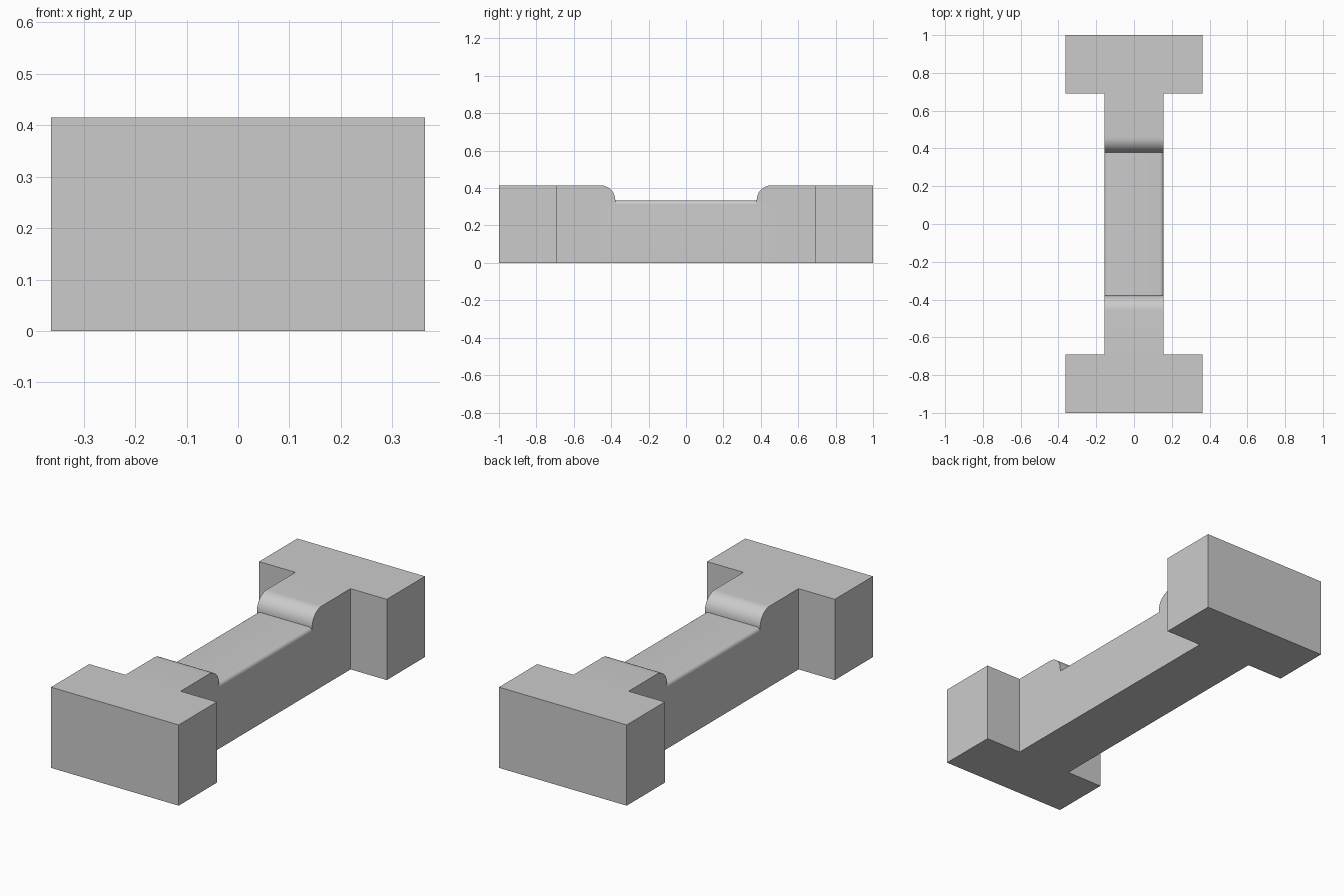
import bpy, bmesh, math
from mathutils import Vector

if "Cube" in bpy.data.objects:
    bpy.data.objects.remove(bpy.data.objects["Cube"])

HALF_W, NECK_W, HEIGHT = 0.363, 0.157, 0.415
NECK_Y, RECESS_Y, RECESS_Z = 0.69, 0.378, 0.333

grey = bpy.data.materials.new("plain grey")
grey.diffuse_color = (0.6, 0.6, 0.6, 1)
grey.use_nodes = True
grey.node_tree.nodes["Principled BSDF"].inputs["Base Color"].default_value = grey.diffuse_color


def prism(name, outline, offset, round_edge, radius, segments):
    """Extrude a closed outline and round the edges picked by a rule."""
    bm = bmesh.new()
    face = bm.faces.new([bm.verts.new(p) for p in outline])
    ext = bmesh.ops.extrude_face_region(bm, geom=[face])
    verts = [g for g in ext["geom"] if isinstance(g, bmesh.types.BMVert)]
    bmesh.ops.translate(bm, verts=verts, vec=Vector(offset))
    edges = [e for e in bm.edges if all(round_edge(v.co) for v in e.verts)]
    bmesh.ops.bevel(bm, geom=edges, offset=radius, segments=segments,
                    profile=0.5, affect='EDGES')
    bmesh.ops.recalc_face_normals(bm, faces=bm.faces)
    mesh = bpy.data.meshes.new(name)
    bm.to_mesh(mesh)
    bm.free()
    mesh.materials.append(grey)
    ob = bpy.data.objects.new(name, mesh)
    bpy.context.collection.objects.link(ob)
    return ob


# Lower bar with softened long top edges
b = RECESS_Y + 0.1
body = prism("connecting_bar",
             [(-NECK_W, -b, 0), (NECK_W, -b, 0),
              (NECK_W, -b, RECESS_Z), (-NECK_W, -b, RECESS_Z)],
             (0, 2 * b, 0),
             lambda c: c.z > 0.3 and c.x > 0, 0.02, 6)
bm = bmesh.new()
bm.from_mesh(body.data)
left = [e for e in bm.edges if all(v.co.z > 0.3 and v.co.x < -0.15 for v in e.verts)
        and abs(e.verts[0].co.y - e.verts[1].co.y) > 0.5]
bmesh.ops.bevel(bm, geom=left, offset=0.02, segments=6, profile=0.5, affect='EDGES')
bm.to_mesh(body.data)
bm.free()

# T-shaped ends, each with a rounded shoulder above the bar
for side, label in ((-1, "front"), (1, "back")):
    outline = [(-HALF_W, 1), (HALF_W, 1), (HALF_W, NECK_Y), (NECK_W, NECK_Y),
               (NECK_W, RECESS_Y), (-NECK_W, RECESS_Y), (-NECK_W, NECK_Y),
               (-HALF_W, NECK_Y)]
    end = prism(label + "_end", [(x, side * y, 0) for x, y in outline],
                (0, 0, HEIGHT),
                lambda c: c.z > 0.4 and abs(c.y) < 0.4, 0.08, 12)
    # Merge the end with the bar into one solid
    mod = body.modifiers.new(label + "_union", 'BOOLEAN')
    mod.operation, mod.solver, mod.object = 'UNION', 'EXACT', end
    bpy.context.view_layer.objects.active = body
    bpy.ops.object.modifier_apply(modifier=mod.name)
    bpy.data.objects.remove(end)

body.name = "connecting_bar_with_ends"
bpy.ops.object.select_all(action='DESELECT')
body.select_set(True)
bpy.context.view_layer.objects.active = body
bpy.ops.object.shade_smooth_by_angle(angle=math.radians(30))
